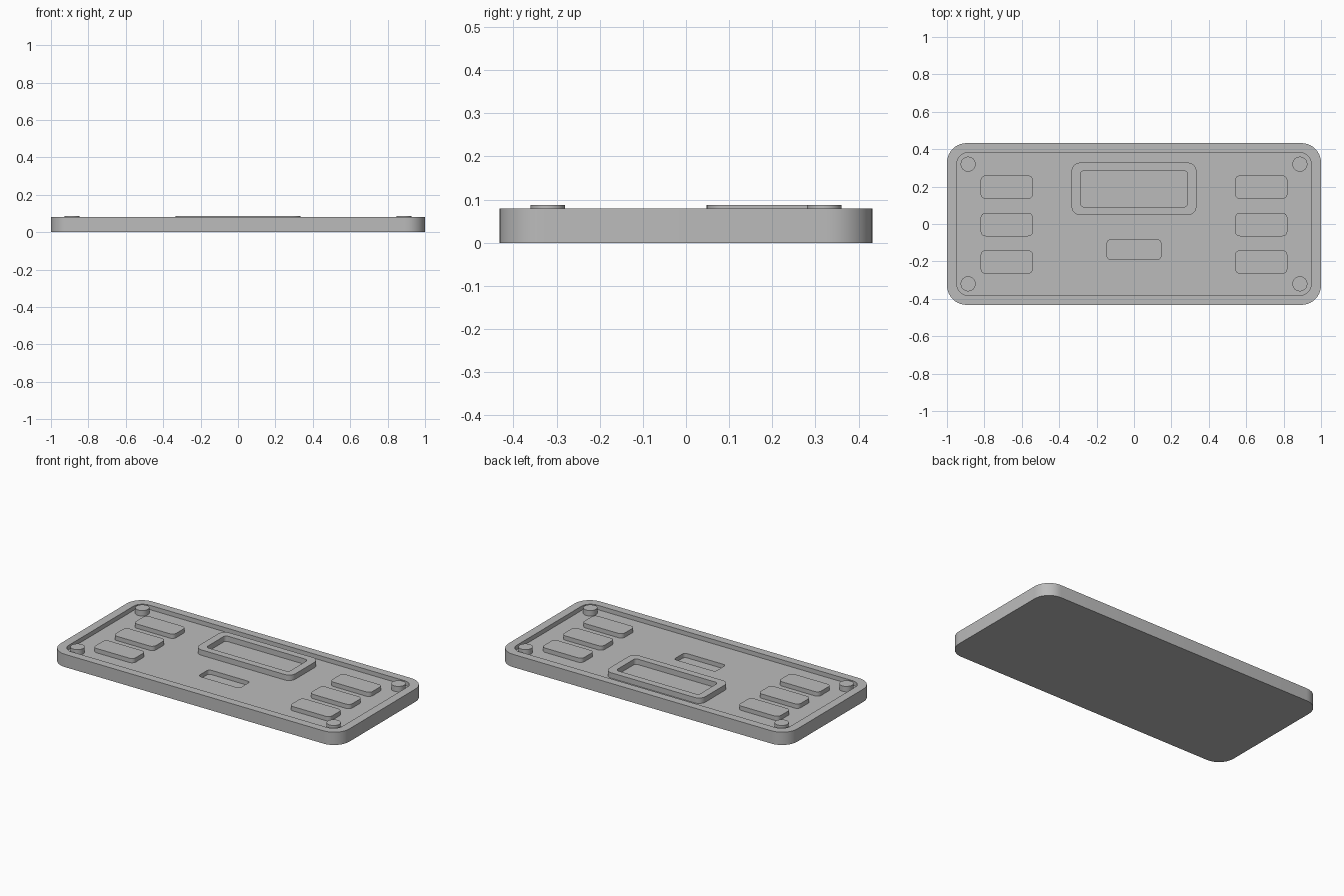
import bpy
import bmesh
from math import sin, cos, pi

ARC = 10          # segments per rounded corner
BASE_TOP, FLOOR, RAISED = 0.08, 0.053, 0.087
SUNK = FLOOR - 0.005

cube = bpy.data.objects.get("Cube")
if cube:
    bpy.data.objects.remove(cube, do_unlink=True)

grey = bpy.data.materials.new("plain grey")
grey.use_nodes = True
colour = (0.5, 0.5, 0.5, 1)
grey.diffuse_color = colour
grey.node_tree.nodes["Principled BSDF"].inputs["Base Color"].default_value = colour


def rounded_ring(bm, width, depth, radius, z, y=0):
    """Ring of vertices along a rounded rectangle."""
    ring = []
    for corner, (sx, sy) in enumerate([(1, 1), (-1, 1), (-1, -1), (1, -1)]):
        cx, cy = sx * (width / 2 - radius), sy * (depth / 2 - radius) + y
        for i in range(ARC + 1):
            a = (corner + i / ARC) * pi / 2
            ring.append(bm.verts.new((cx + radius * cos(a), cy + radius * sin(a), z)))
    return ring


def build(name, ring_specs, location=(0, 0), caps=True):
    """Join a sequence of rounded rings into one solid."""
    bm = bmesh.new()
    rings = [rounded_ring(bm, *spec) for spec in ring_specs]
    for low, high in zip(rings, rings[1:]):
        for i in range(len(low)):
            j = (i + 1) % len(low)
            bm.faces.new((low[i], low[j], high[j], high[i]))
    if caps:
        bm.faces.new(rings[0][::-1])
        bm.faces.new(rings[-1])
    mesh = bpy.data.meshes.new(name)
    bm.to_mesh(mesh)
    bm.free()
    mesh.materials.append(grey)
    obj = bpy.data.objects.new(name, mesh)
    obj.location = (*location, 0)
    bpy.context.collection.objects.link(obj)
    bpy.ops.object.select_all(action='DESELECT')
    obj.select_set(True)
    bpy.context.view_layer.objects.active = obj
    bpy.ops.object.shade_smooth_by_angle(angle=pi / 6)
    return obj


# Tray body: outer wall, rim, recessed floor and the sunken slot
outer = (2, 0.865, 0.105)
inner = (1.895, 0.765, 0.062)
slot = (0.287, 0.105, 0.018)
slot_y = -0.137
build("tray_body", [
    (*outer, 0), (*outer, BASE_TOP),
    (*inner, BASE_TOP), (*inner, FLOOR),
    (*slot, FLOOR, slot_y), (*slot, FLOOR - 0.027, slot_y)])

# Raised frame around the display window
frame = (0.667, 0.28, 0.045)
window = (0.573, 0.193, 0.02)
build("display_frame", [
    (*frame, SUNK), (*frame, RAISED),
    (*window, RAISED), (*window, SUNK)], (0, 0.188), caps=False)

# Button pads and corner posts, mirrored left and right
pad = (0.28, 0.125, 0.027)
post = (0.08, 0.08, 0.04 - 0.0001)
for side, sx in (("left", 1), ("right", -1)):
    for row, y in (("front", -0.203), ("middle", -0.003), ("back", 0.197)):
        build(f"{side}_{row}_pad", [(*pad, SUNK), (*pad, BASE_TOP)], (sx * 0.68, y))
    for end, sy in (("front", -1), ("back", 1)):
        build(f"{side}_{end}_post", [(*post, SUNK), (*post, RAISED)],
              (sx * 0.887, sy * 0.32))
